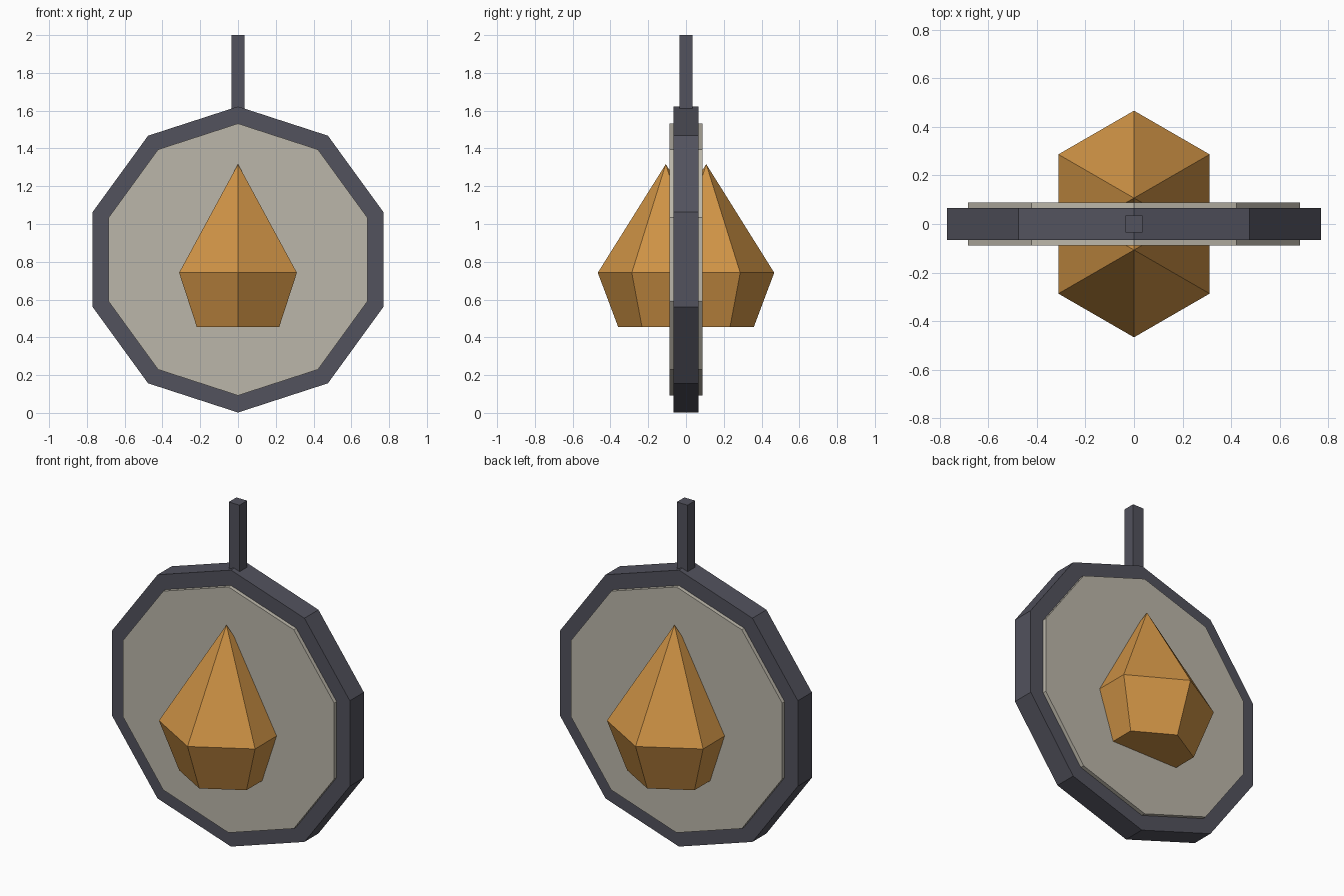
import bpy, bmesh
from math import sin, cos, pi

if "Cube" in bpy.data.objects:
    bpy.data.objects.remove(bpy.data.objects["Cube"])

CENTRE_Z = 0.812


def material(name, rgb):
    m = bpy.data.materials.new(name)
    m.diffuse_color = (*rgb, 1)
    m.use_nodes = True
    m.node_tree.nodes["Principled BSDF"].inputs["Base Color"].default_value = m.diffuse_color
    return m


dark = material("dark_metal", (0.085, 0.085, 0.11))
pale = material("pale_panel", (0.50, 0.47, 0.40))
amber = material("amber", (0.62, 0.29, 0.06))


def loft(name, rings, mat):
    """Join equal-sided rings of points; a one-point ring is an apex."""
    bm = bmesh.new()
    loops = [[bm.verts.new(p) for p in ring] for ring in rings]
    for a, b in zip(loops, loops[1:]):
        n = len(a)
        for i in range(n):
            j = (i + 1) % n
            bm.faces.new((a[i], a[j], b[0]) if len(b) == 1 else (a[i], a[j], b[j], b[i]))
    for end in (loops[0], loops[-1]):
        if len(end) > 2:
            bm.faces.new(end)
    bmesh.ops.recalc_face_normals(bm, faces=bm.faces[:])
    me = bpy.data.meshes.new(name)
    bm.to_mesh(me)
    bm.free()
    me.materials.append(mat)
    ob = bpy.data.objects.new(name, me)
    bpy.context.collection.objects.link(ob)
    return ob


def decagon(r, y):
    return [(r * sin(k * pi / 5), y, CENTRE_Z + r * cos(k * pi / 5)) for k in range(10)]


def hexagon(r, y, z):
    return [(r * sin(k * pi / 3), y + r * cos(k * pi / 3), z) for k in range(6)]


# Ten-sided frame and the slightly thicker panel set into it
loft("frame", [decagon(0.81, -0.065), decagon(0.81, 0.065)], dark)
loft("panel", [decagon(0.72, -0.088), decagon(0.72, 0.088)], pale)

# Hanging post
bpy.ops.mesh.primitive_cube_add(size=1, location=(0, 0, 1.8))
post = bpy.context.object
post.name = "hanging_post"
post.scale = (0.07, 0.07, 0.4)
post.data.materials.append(dark)

# Six-sided droplet on each face of the panel
for side, y in (("front", -0.107), ("back", 0.107)):
    loft(side + "_droplet",
         [hexagon(0.252, y, 0.455), hexagon(0.36, y, 0.742), [(0, y, 1.317)]], amber)
